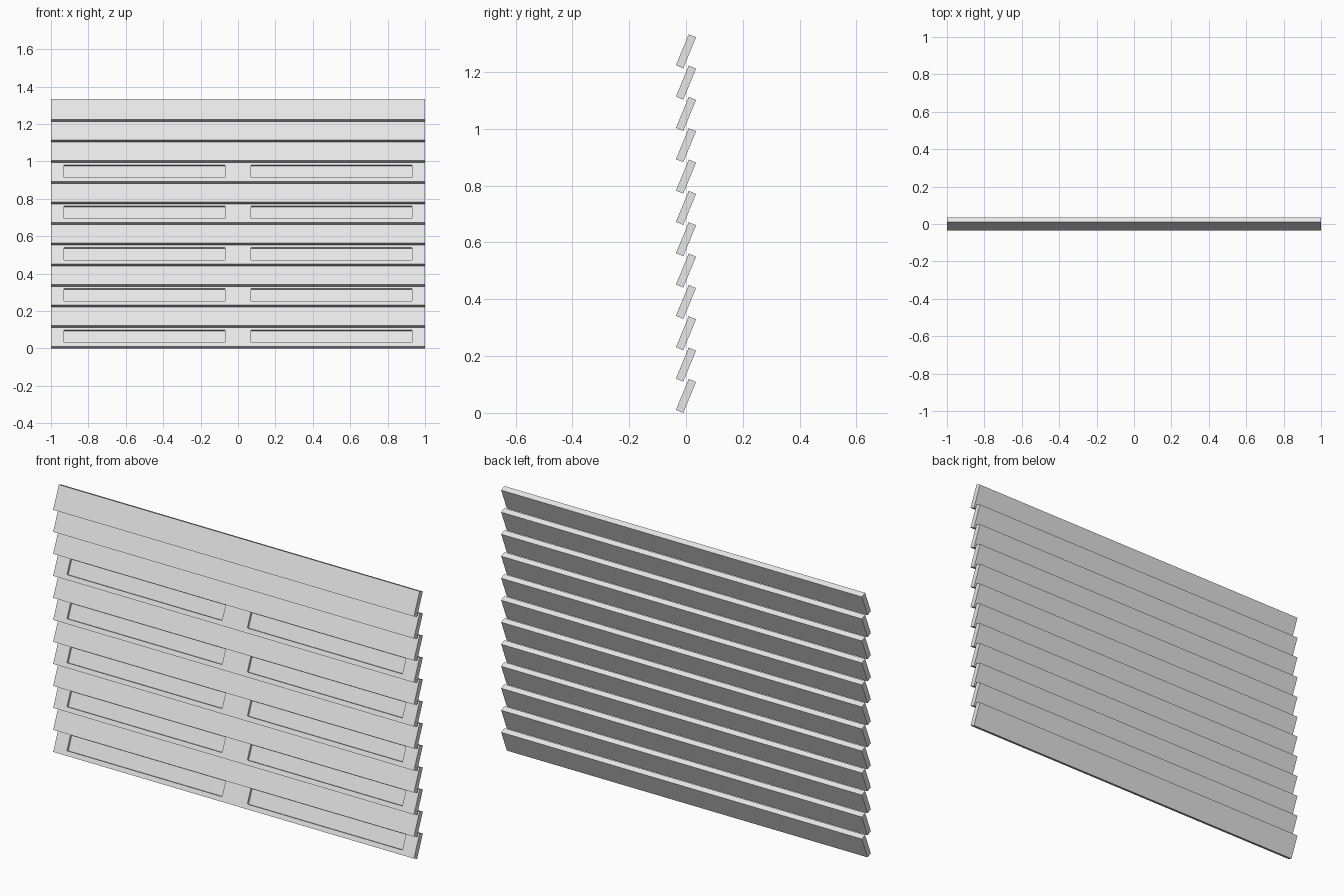
import bpy
import bmesh
import math
from mathutils import Matrix

cube = bpy.data.objects.get("Cube")
if cube:
    bpy.data.objects.remove(cube, do_unlink=True)

# Louvre dimensions
COUNT, PITCH = 12, 0.1103
WIDTH, THICK, LENGTH = 2.0, 0.028, 0.118
TILT = math.radians(22.5)
HALF_HEIGHT = (LENGTH * math.cos(TILT) + THICK * math.sin(TILT)) / 2
# Recess inner end, outer end, half height and depth
INNER, OUTER, HALF, DEPTH = 0.07, 0.93, 0.036, 0.012

grey = bpy.data.materials.new("light_grey")
grey.use_nodes = True
colour = (0.8, 0.8, 0.8, 1.0)
grey.diffuse_color = colour
grey.node_tree.nodes["Principled BSDF"].inputs["Base Color"].default_value = colour


def slat_mesh(name, recessed):
    bm = bmesh.new()
    bmesh.ops.create_cube(bm, size=1, matrix=Matrix.Diagonal((WIDTH, THICK, LENGTH, 1)))
    if recessed:
        # Score the outlines, then push the two front panels inwards
        cuts = [((s * x, 0, 0), (1, 0, 0)) for s in (-1, 1) for x in (INNER, OUTER)]
        cuts += [((0, 0, s * HALF), (0, 0, 1)) for s in (-1, 1)]
        for point, normal in cuts:
            bmesh.ops.bisect_plane(bm, geom=bm.verts[:] + bm.edges[:] + bm.faces[:],
                                   plane_co=point, plane_no=normal)
        bm.normal_update()
        panels = []
        for face in bm.faces:
            c = face.calc_center_median()
            if face.normal.y < -0.9 and INNER < abs(c.x) < OUTER and abs(c.z) < HALF:
                panels.append(face)
        floors = bmesh.ops.extrude_discrete_faces(bm, faces=panels)["faces"]
        for face in floors:
            bmesh.ops.translate(bm, verts=face.verts[:], vec=(0, DEPTH, 0))
    bmesh.ops.recalc_face_normals(bm, faces=bm.faces[:])
    mesh = bpy.data.meshes.new(name)
    bm.to_mesh(mesh)
    bm.free()
    mesh.materials.append(grey)
    return mesh


plain = slat_mesh("plain_slat", False)
recessed = slat_mesh("recessed_slat", True)

# Stack the tilted slats; alternate lower ones carry recessed panels
for i in range(COUNT):
    has_recess = i % 2 == 0 and i < 9
    name = f"{'recessed' if has_recess else 'plain'}_slat_{i + 1}"
    slat = bpy.data.objects.new(name, recessed if has_recess else plain)
    slat.location = (0, 0, HALF_HEIGHT + i * PITCH)
    slat.rotation_euler = (-TILT, 0, 0)
    bpy.context.collection.objects.link(slat)
